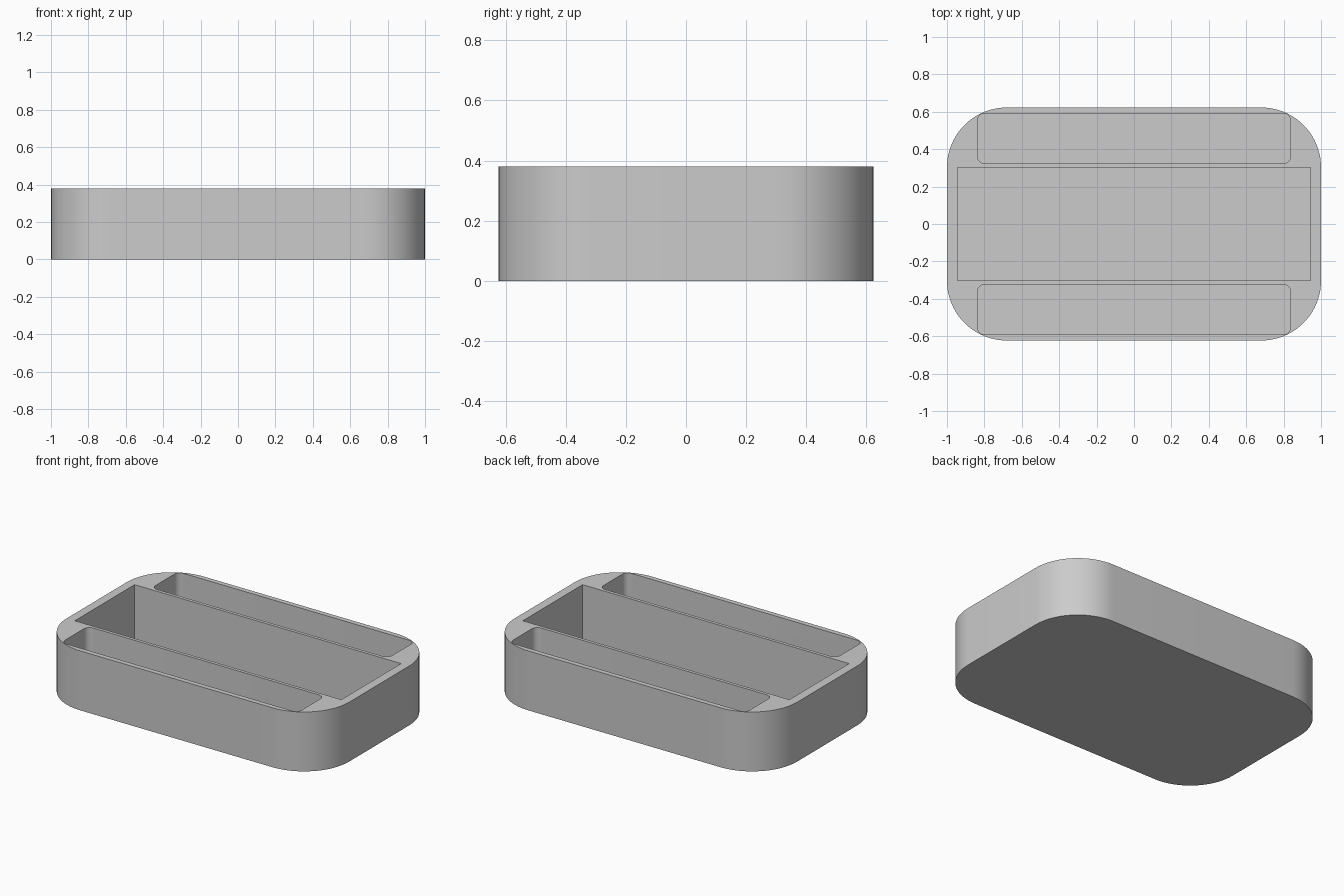
import bpy
import bmesh
from math import cos, sin, pi, radians

cube = bpy.data.objects.get("Cube")
if cube:
    bpy.data.objects.remove(cube, do_unlink=True)

HEIGHT = 0.38
FLOOR = 0.03

# Plain grey body colour
grey = bpy.data.materials.new("light_grey")
colour = (0.6, 0.6, 0.6, 1)
grey.diffuse_color = colour
grey.use_nodes = True
grey.node_tree.nodes["Principled BSDF"].inputs["Base Color"].default_value = colour


def outline(hx, hy, radius, steps):
    """Rectangle outline with rounded corners, counter-clockwise."""
    if radius == 0:
        return [(hx, hy), (-hx, hy), (-hx, -hy), (hx, -hy)]
    points = []
    for corner, (sx, sy) in enumerate([(1, 1), (-1, 1), (-1, -1), (1, -1)]):
        for i in range(steps + 1):
            a = (corner + i / steps) * pi / 2
            points.append((sx * (hx - radius) + radius * cos(a),
                           sy * (hy - radius) + radius * sin(a)))
    return points


def block(name, hx, hy, radius, z0, z1, y=0, steps=8):
    """Upright prism with a rounded rectangular plan."""
    bm = bmesh.new()
    base = bm.faces.new([bm.verts.new((px, py + y, z0))
                         for px, py in outline(hx, hy, radius, steps)])
    top = bmesh.ops.extrude_face_region(bm, geom=[base])["geom"]
    bmesh.ops.translate(bm, vec=(0, 0, z1 - z0),
                        verts=[v for v in top if isinstance(v, bmesh.types.BMVert)])
    bmesh.ops.recalc_face_normals(bm, faces=bm.faces)
    mesh = bpy.data.meshes.new(name)
    bm.to_mesh(mesh)
    bm.free()
    mesh.materials.append(grey)
    obj = bpy.data.objects.new(name, mesh)
    bpy.context.collection.objects.link(obj)
    return obj


# Outer tray body
tray = block("tray", 1, 0.623, 0.32, 0, HEIGHT, steps=20)

# Wide square-cornered middle pocket and two narrow rounded side pockets
cutters = [block("middle_pocket", 0.943, 0.302, 0, FLOOR, HEIGHT + 0.1)]
for name, side in (("front_pocket", -1), ("back_pocket", 1)):
    cutters.append(block(name, 0.837, 0.134, 0.04, FLOOR, HEIGHT + 0.1, y=side * 0.457))

# Cut the pockets out of the body
bpy.context.view_layer.objects.active = tray
for cutter in cutters:
    cutter.hide_render = True
    mod = tray.modifiers.new(cutter.name, "BOOLEAN")
    mod.operation = "DIFFERENCE"
    mod.solver = "EXACT"
    mod.object = cutter
    bpy.ops.object.modifier_apply(modifier=mod.name)
    bpy.data.objects.remove(cutter, do_unlink=True)

# Smooth rounded corners with crisp rims
bpy.ops.object.select_all(action="DESELECT")
tray.select_set(True)
bpy.ops.object.shade_smooth_by_angle(angle=radians(30))
